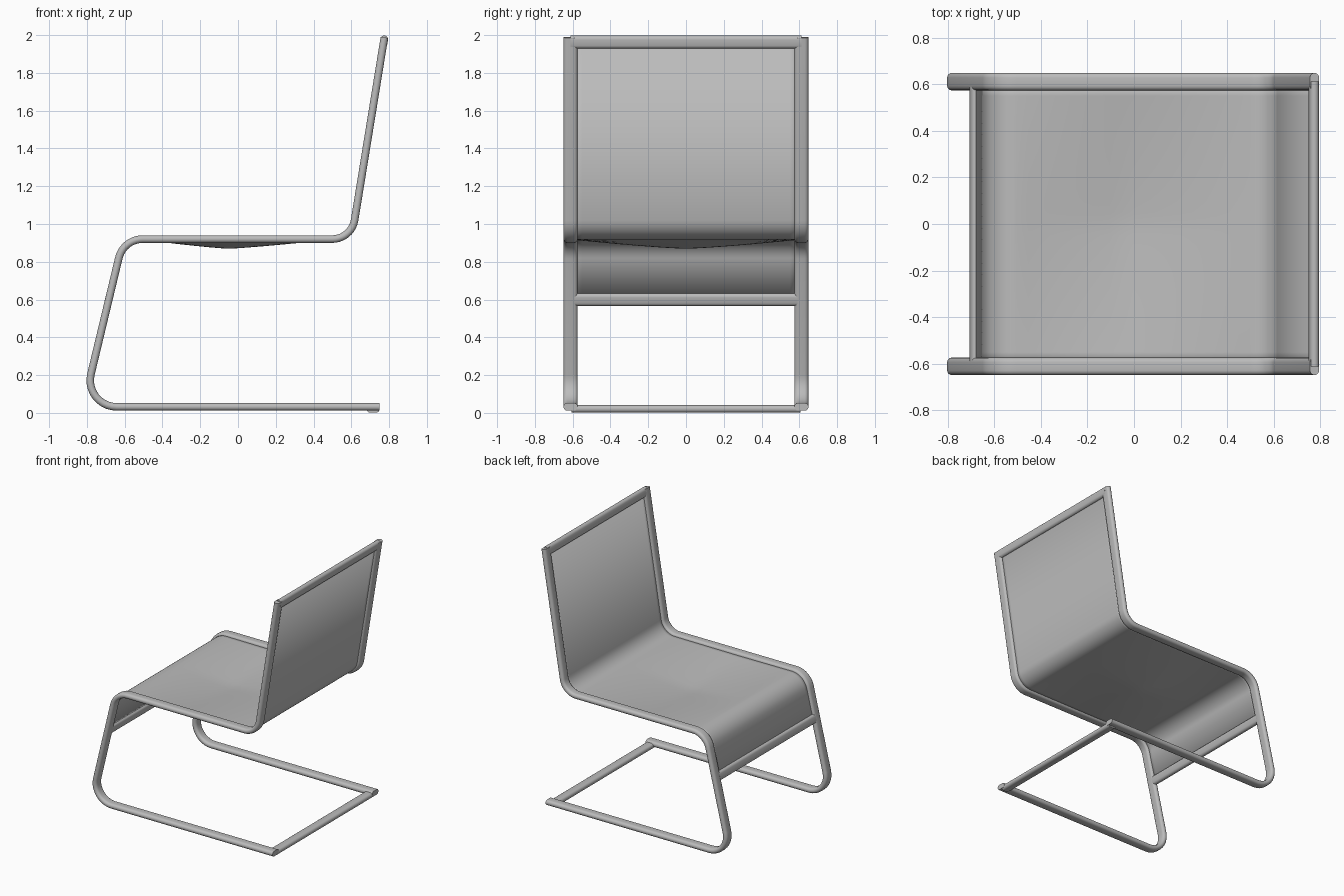
import bpy
import bmesh
import math
from mathutils import Vector

cube = bpy.data.objects.get("Cube")
if cube:
    bpy.data.objects.remove(cube, do_unlink=True)

RAIL_Y = 0.611
TUBE_W, TUBE_T = 0.075, 0.04
SEAT_Z = 0.92

grey = bpy.data.materials.new("warm_grey")
grey.use_nodes = True
grey.diffuse_color = (0.5, 0.5, 0.5, 1)
grey.node_tree.nodes["Principled BSDF"].inputs["Base Color"].default_value = (0.5, 0.5, 0.5, 1)


def finish(name, bm):
    bmesh.ops.recalc_face_normals(bm, faces=bm.faces)
    mesh = bpy.data.meshes.new(name)
    bm.to_mesh(mesh)
    bm.free()
    mesh.materials.append(grey)
    obj = bpy.data.objects.new(name, mesh)
    bpy.context.collection.objects.link(obj)
    bpy.ops.object.select_all(action='DESELECT')
    obj.select_set(True)
    bpy.context.view_layer.objects.active = obj
    bpy.ops.object.shade_smooth_by_angle(angle=math.radians(40))
    return obj


def rounded_path(corners, steps=10):
    """Side-plane path; each corner is (x, z, fillet radius)."""
    path = [Vector(corners[0][:2])]
    for before, here, after in zip(corners, corners[1:], corners[2:]):
        p, r = Vector(here[:2]), here[2]
        a = (Vector(before[:2]) - p).normalized()
        b = (Vector(after[:2]) - p).normalized()
        half = a.angle(b) / 2
        centre = p + (a + b).normalized() * r / math.sin(half)
        start = p + a * r / math.tan(half) - centre
        end = p + b * r / math.tan(half) - centre
        sweep = math.pi - 2 * half
        for i in range(steps + 1):
            t = i / steps
            path.append(centre + (start * math.sin((1 - t) * sweep)
                                  + end * math.sin(t * sweep)) / math.sin(sweep))
    path.append(Vector(corners[-1][:2]))
    return path


def stadium(width, thick, steps=8):
    """Flat-sided oval outline, long along its first axis."""
    r = thick / 2
    pts = []
    for side in (1, -1):
        for i in range(steps + 1):
            a = -math.pi / 2 + math.pi * i / steps
            pts.append((side * (width / 2 - r + r * math.cos(a)), side * r * math.sin(a)))
    return pts


def skin(name, rings):
    bm = bmesh.new()
    loops = [[bm.verts.new(p) for p in ring] for ring in rings]
    for lo, hi in zip(loops, loops[1:]):
        for i in range(len(lo)):
            j = (i + 1) % len(lo)
            bm.faces.new((lo[i], lo[j], hi[j], hi[i]))
    bm.faces.new(loops[0])
    bm.faces.new(loops[-1])
    return finish(name, bm)


def side_frame(name, path, y):
    rings = []
    for i, p in enumerate(path):
        d = (path[min(i + 1, len(path) - 1)] - path[max(i - 1, 0)]).normalized()
        n = Vector((-d.y, d.x))
        rings.append([(p.x + n.x * t, y + w, p.y + n.y * t)
                      for w, t in stadium(TUBE_W, TUBE_T)])
    return skin(name, rings)


def crossbar(name, x, z, along, half_length, width=0.07):
    """Oval bar across the chair, its wide side turned along a direction."""
    d = Vector(along).normalized()
    rings = [[(x + d.x * w - d.y * t, y, z + d.y * w + d.x * t)
              for w, t in stadium(width, TUBE_T)]
             for y in (-half_length, half_length)]
    return skin(name, rings)


# Bent cantilever side frames
foot_corner = (-0.82, 0.032, 0.14)
knee_corner = (-0.607, SEAT_Z, 0.13)
hip_corner = (0.601, SEAT_Z, 0.12)
frame_path = rounded_path([(0.75, 0.032), foot_corner, knee_corner, hip_corner, (0.775, 1.988)])
side_frame("side_frame_near", frame_path, -RAIL_Y)
side_frame("side_frame_far", frame_path, RAIL_Y)

# Crossbars
leg_dir = Vector(knee_corner[:2]) - Vector(foot_corner[:2])
back_dir = Vector((0.775, 1.988)) - Vector(hip_corner[:2])
crossbar("floor_crossbar", 0.715, 0.021, (1, 0), 0.605)
crossbar("front_crossbar", -0.684, 0.6, leg_dir, 0.59)
crossbar("top_crossbar", 0.772, 1.963, back_dir, 0.612)

# Sling: one sheet along the frame, sagging in the seat
sling_path = rounded_path([(-0.684, 0.6), knee_corner, hip_corner, (0.771, 1.96)])
rows = []
for p, q in zip(sling_path, sling_path[1:]):
    count = 20 if q.x - p.x > 0.5 else 1
    rows += [p.lerp(q, i / count) for i in range(count)]
rows.append(sling_path[-1])

bm = bmesh.new()
COLS = 24
grid = []
for p in rows:
    u = (p.x + 0.05) / (0.46 if p.x < -0.05 else 0.54)
    on_seat = abs(u) < 1 and abs(p.y - SEAT_Z) < 0.002
    line = []
    for c in range(COLS + 1):
        v = 2 * c / COLS - 1
        sag = 0.048 * (1 - abs(u) ** 1.2) * (1 - abs(v) ** 1.3) if on_seat else 0
        line.append(bm.verts.new((p.x, v * 0.6, p.y - sag)))
    grid.append(line)
for lo, hi in zip(grid, grid[1:]):
    for c in range(COLS):
        bm.faces.new((lo[c], lo[c + 1], hi[c + 1], hi[c]))
sling = finish("sling_seat", bm)
shell = sling.modifiers.new("fabric_thickness", 'SOLIDIFY')
shell.thickness = 0.006
shell.offset = 0
